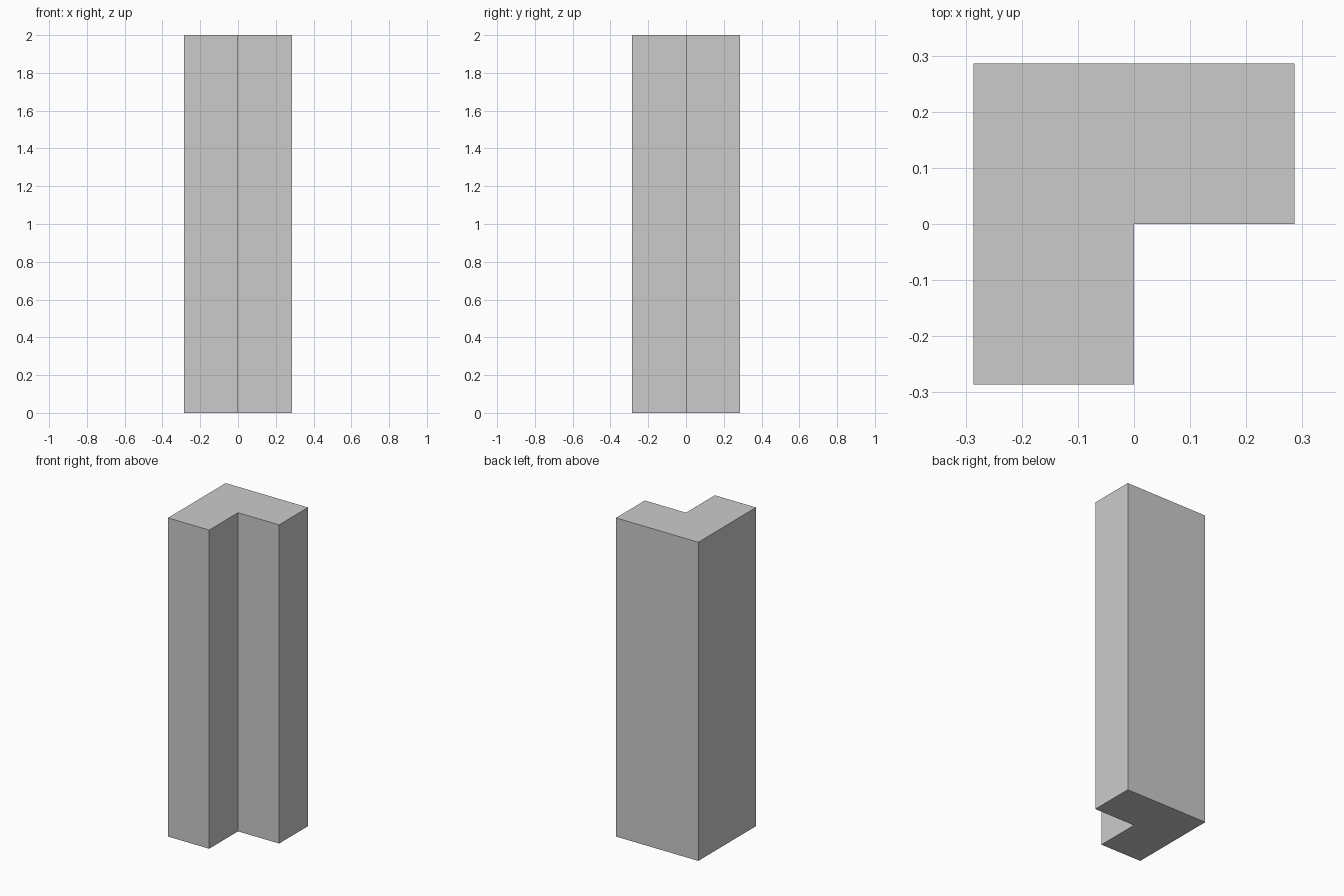
import bpy
import bmesh

if "Cube" in bpy.data.objects:
    bpy.data.objects.remove(bpy.data.objects["Cube"])

HALF = 2 / 7      # half width of the footprint
HEIGHT = 2.0

# L-shaped footprint with the front right quarter missing
profile = [(-HALF, -HALF), (0, -HALF), (0, 0), (HALF, 0), (HALF, HALF), (-HALF, HALF)]

# Corner post: footprint extruded straight up
bm = bmesh.new()
base = bm.faces.new([bm.verts.new((x, y, 0)) for x, y in profile])
top = bmesh.ops.extrude_face_region(bm, geom=[base], use_keep_orig=True)
top_verts = [g for g in top["geom"] if isinstance(g, bmesh.types.BMVert)]
bmesh.ops.translate(bm, verts=top_verts, vec=(0, 0, HEIGHT))
bmesh.ops.recalc_face_normals(bm, faces=bm.faces)

mesh = bpy.data.meshes.new("corner_post")
bm.to_mesh(mesh)
bm.free()
post = bpy.data.objects.new("corner_post", mesh)
bpy.context.collection.objects.link(post)
